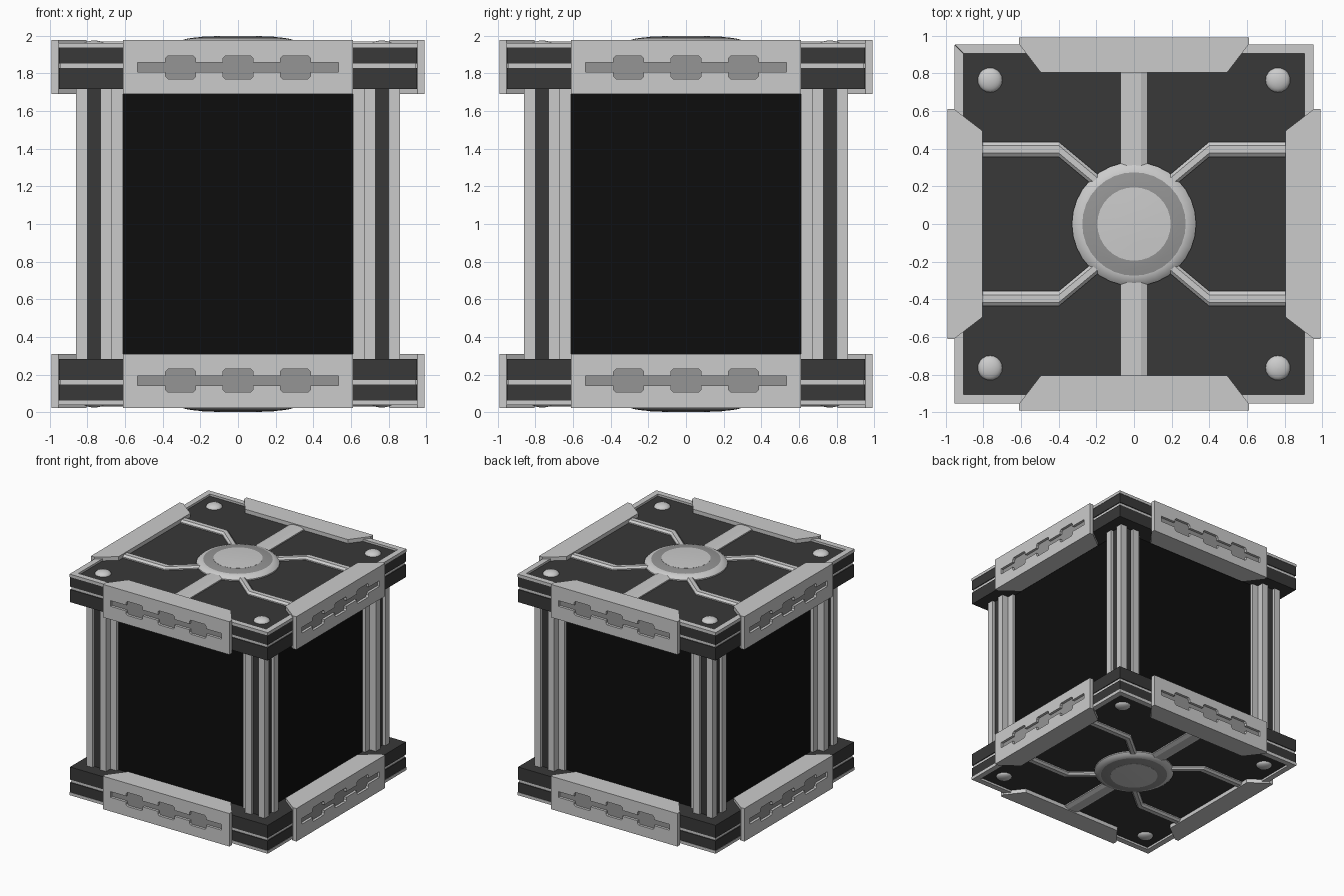
import bpy, bmesh
from math import cos, sin, pi
from mathutils import Matrix

if "Cube" in bpy.data.objects:
    bpy.data.objects.remove(bpy.data.objects["Cube"])


def material(name, v):
    m = bpy.data.materials.new(name)
    m.diffuse_color = (v, v, v, 1)
    m.use_nodes = True
    m.node_tree.nodes["Principled BSDF"].inputs["Base Color"].default_value = m.diffuse_color
    return m


DARK = material("dark_metal", 0.04)
BLACK = material("black_panel", 0.004)
MID = material("mid_grey", 0.3)
FLIP = Matrix.Translation((0, 0, 2)) @ Matrix.Scale(-1, 4, (0, 0, 1))
caps = []   # parts of the top cap, mirrored to the bottom at the end


def finish(name, bm, mat=None, cap=True):
    bmesh.ops.recalc_face_normals(bm, faces=bm.faces)
    me = bpy.data.meshes.new(name)
    bm.to_mesh(me)
    bm.free()
    if mat:
        me.materials.append(mat)
    ob = bpy.data.objects.new(name, me)
    bpy.context.collection.objects.link(ob)
    if cap:
        caps.append(ob)
    return ob


def loft(bm, rings):
    """Skin closed rings of points and cap both ends."""
    vs = [[bm.verts.new(p) for p in r] for r in rings]
    n = len(vs[0])
    for a, b in zip(vs, vs[1:]):
        for i in range(n):
            j = (i + 1) % n
            bm.faces.new((a[i], a[j], b[j], b[i]))
    bm.faces.new(vs[0])
    bm.faces.new(vs[-1])


def prism(bm, pts, z0, z1):
    loft(bm, [[(x, y, z) for x, y in pts] for z in (z0, z1)])


def box(bm, x0, x1, y0, y1, z0, z1):
    prism(bm, [(x0, y0), (x1, y0), (x1, y1), (x0, y1)], z0, z1)


def slab(name, h, z0, z1, mat=None, cap=True):
    bm = bmesh.new()
    box(bm, -h, h, -h, h, z0, z1)
    return finish(name, bm, mat, cap)


# Dark core with recessed black side panels
slab("core_panel", 0.775, 0.2, 1.8, BLACK, cap=False)

# Corner pillars with a dark groove on each outer face
half = [(.61, .61), (.80, .61), (.80, .67), (.86, .67), (.86, .73), (.83, .73), (.83, .80), (.86, .80)]
profile = half + [(.86, .86)] + [(y, x) for x, y in reversed(half[1:])]
for k in range(4):
    rot = Matrix.Rotation(k * pi / 2, 4, 'Z')
    bm = bmesh.new()
    prism(bm, profile, 0.25, 1.75)
    bm.transform(rot)
    finish(f"corner_pillar_{k}", bm, cap=False)
    bm = bmesh.new()
    box(bm, .82, .834, .73, .80, 0.26, 1.74)
    box(bm, .73, .80, .82, .834, 0.26, 1.74)
    bm.transform(rot)
    finish(f"pillar_groove_{k}", bm, DARK, cap=False)

# Cap slab: two dark layers with a grey band between
slab("cap_lower_layer", 0.952, 1.718, 1.828, DARK)
slab("cap_band", 0.945, 1.82, 1.86)
slab("cap_upper_layer", 0.952, 1.853, 1.945, DARK)

# Raised rim around the cap
bm = bmesh.new()
for k in range(4):
    part = bmesh.new()
    prism(part, [(-.955, -.955), (.955, -.955), (.905, -.905), (-.905, -.905)], 1.938, 1.963)
    part.transform(Matrix.Rotation(k * pi / 2, 4, 'Z'))
    tmp = bpy.data.meshes.new("rim_part")
    part.to_mesh(tmp)
    part.free()
    bm.from_mesh(tmp)
    bpy.data.meshes.remove(tmp)
finish("cap_rim", bm)

# Slot outline on the bracket faces: thin bar with three taller tabs
upper = [(-.535, 1.857)]
for c in (-.305, 0, .305):
    upper += [(c - .08, 1.857), (c - .08, 1.88), (c - .067, 1.893),
              (c + .067, 1.893), (c + .08, 1.88), (c + .08, 1.857)]
upper.append((.535, 1.857))
slot = upper + [(x, 3.664 - z) for x, z in reversed(upper)]

# Edge brackets with recessed slots
for k in range(4):
    rot = Matrix.Rotation(k * pi / 2, 4, 'Z')
    bm = bmesh.new()
    prism(bm, [(-.61, -.99), (.61, -.99), (.61, -.955), (.495, -.805), (-.495, -.805), (-.61, -.955)],
          1.692, 1.979)
    bracket = finish(f"edge_bracket_{k}", bm)
    bm = bmesh.new()
    loft(bm, [[(x, y, z) for x, z in slot] for y in (-1.05, -.965)])
    cutter = finish("slot_cutter", bm, cap=False)
    cutter.hide_render = True
    mod = bracket.modifiers.new("slot", 'BOOLEAN')
    mod.operation, mod.solver, mod.object = 'DIFFERENCE', 'EXACT', cutter
    bpy.context.view_layer.update()
    me = bpy.data.meshes.new_from_object(bracket.evaluated_get(bpy.context.evaluated_depsgraph_get()))
    bracket.modifiers.clear()
    bracket.data = me
    me.transform(rot)
    bpy.data.objects.remove(cutter)
    bm = bmesh.new()
    loft(bm, [[(x, y, z) for x, z in slot] for y in (-.968, -.95)])
    bm.transform(rot)
    finish(f"slot_floor_{k}", bm, MID)


def rib(name, path, w):
    """Bevelled rib along x; path gives (x, y) centres."""
    bm = bmesh.new()
    sec = [(-w, 1.94), (-w, 1.955), (-w * .5, 1.97), (w * .5, 1.97), (w, 1.955), (w, 1.94)]
    loft(bm, [[(x, y + o, z) for o, z in sec] for x, y in path])
    return finish(name, bm)


# Ribs from the hub to the brackets
for s in (1, -1):
    rib("straight_rib", [(s * .25, 0), (s * .82, 0)], 0.072).data.transform(Matrix.Rotation(pi / 2, 4, 'Z'))
    for t in (1, -1):
        rib("bent_rib", [(s * .82, t * .397), (s * .40, t * .397), (s * .17, t * .205)], 0.04)


def lathe(name, prof, mat=None, n=32, at=(0, 0)):
    bm = bmesh.new()
    loft(bm, [[(at[0] + r * cos(2 * pi * i / n), at[1] + r * sin(2 * pi * i / n), z) for i in range(n)]
              for r, z in prof])
    ob = finish(name, bm, mat)
    bpy.context.view_layer.objects.active = ob
    ob.select_set(True)
    bpy.ops.object.shade_smooth_by_angle(angle=0.6)
    ob.select_set(False)


# Central hub: bevelled collar, darker ring, light lens
lathe("hub_collar", [(.33, 1.94), (.33, 1.955), (.31, 1.973), (.275, 1.984)])
lathe("hub_ring", [(.275, 1.95), (.275, 1.984), (.235, 1.99), (.195, 1.994)], MID)
lathe("hub_lens", [(.195, 1.96), (.195, 1.995), (.10, 1.999), (.03, 2.0)])

# Round studs at the cap corners
for x in (-.765, .765):
    for y in (-.765, .765):
        lathe("corner_stud", [(.066 * cos(a * pi / 12), 1.943 + .032 * sin(a * pi / 12)) for a in (0, 1, 2, 3, 4, 5, 5.8)],
              n=20, at=(x, y))

# Mirror the whole cap to the bottom
for ob in caps:
    me = ob.data.copy()
    me.transform(FLIP)
    me.flip_normals()
    bottom = bpy.data.objects.new("bottom_" + ob.name, me)
    bpy.context.collection.objects.link(bottom)
